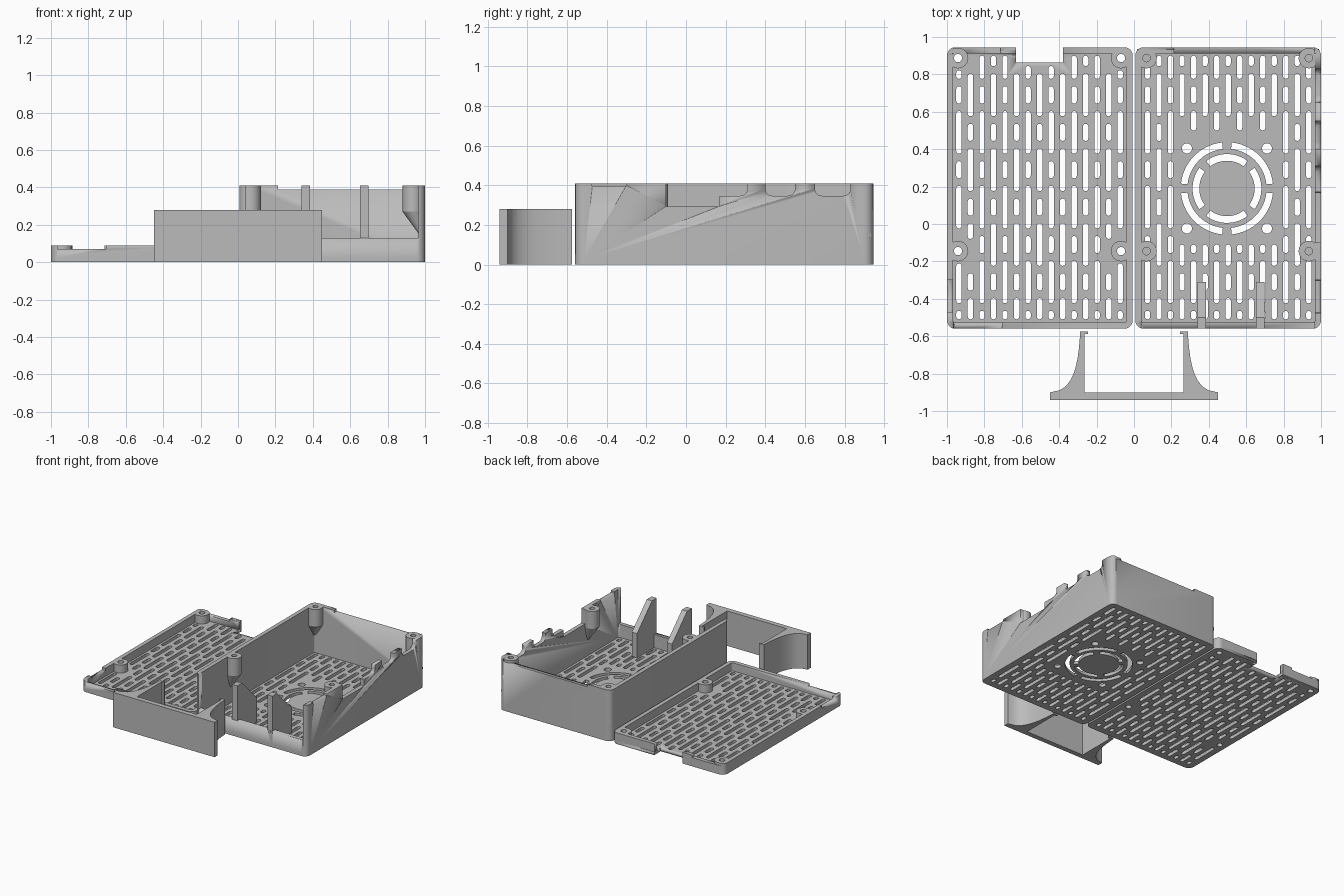
import bpy, bmesh, math
from mathutils import Matrix, Vector

if "Cube" in bpy.data.objects:
    bpy.data.objects.remove(bpy.data.objects["Cube"])

grey = bpy.data.materials.new("grey plastic")
grey.diffuse_color = (0.5, 0.5, 0.5, 1)
grey.use_nodes = True
grey.node_tree.nodes["Principled BSDF"].inputs["Base Color"].default_value = grey.diffuse_color

# Axis maps for profiles: drawn in XY, YZ or XZ and extruded along the third axis
XY = Matrix.Identity(4)
YZ = Matrix(((0, 0, 1, 0), (1, 0, 0, 0), (0, 1, 0, 0), (0, 0, 0, 1)))


def finish(name, me):
    """Weld, fix normals, link and shade a mesh."""
    bm = bmesh.new()
    bm.from_mesh(me)
    bmesh.ops.remove_doubles(bm, verts=bm.verts, dist=1e-5)
    bmesh.ops.recalc_face_normals(bm, faces=bm.faces)
    bm.to_mesh(me)
    bm.free()
    me.materials.clear()
    me.materials.append(grey)
    ob = bpy.data.objects.new(name, me)
    bpy.context.collection.objects.link(ob)
    bpy.ops.object.select_all(action='DESELECT')
    ob.select_set(True)
    bpy.context.view_layer.objects.active = ob
    bpy.ops.object.shade_smooth_by_angle(angle=math.radians(35))
    return ob


def prism(name, loops, lo, hi, axes=XY):
    """Extrude an outline (first loop) with holes (other loops)."""
    cu = bpy.data.curves.new(name, 'CURVE')
    cu.dimensions = '2D'
    cu.fill_mode = 'BOTH'
    cu.extrude = (hi - lo) / 2
    for pts in loops:
        sp = cu.splines.new('POLY')
        sp.points.add(len(pts) - 1)
        for p, (x, y) in zip(sp.points, pts):
            p.co = (x, y, 0, 1)
        sp.use_cyclic_u = True
    tmp = bpy.data.objects.new(name + "_curve", cu)
    bpy.context.collection.objects.link(tmp)
    dg = bpy.context.evaluated_depsgraph_get()
    me = bpy.data.meshes.new_from_object(tmp.evaluated_get(dg))
    bpy.data.objects.remove(tmp)
    me.transform(axes @ Matrix.Translation((0, 0, (lo + hi) / 2)))
    return finish(name, me)


def arc(cx, cy, r, a0, a1, n):
    return [(cx + r * math.cos(math.radians(a0 + (a1 - a0) * i / n)),
             cy + r * math.sin(math.radians(a0 + (a1 - a0) * i / n))) for i in range(n + 1)]


def circle(cx, cy, r, n=24):
    return arc(cx, cy, r, 0, 360, n)[:-1]


def rounded(x0, x1, y0, y1, r, n=6):
    return (arc(x1 - r, y1 - r, r, 0, 90, n) + arc(x0 + r, y1 - r, r, 90, 180, n)
            + arc(x0 + r, y0 + r, r, 180, 270, n) + arc(x1 - r, y0 + r, r, 270, 360, n))


def ring_slot(cx, cy, r0, r1, a0, a1):
    return arc(cx, cy, r1, a0, a1, 14) + arc(cx, cy, r0, a1, a0, 14)


def cut(ob, cutter):
    mod = ob.modifiers.new("cut", 'BOOLEAN')
    mod.operation = 'DIFFERENCE'
    mod.solver = 'EXACT'
    mod.object = cutter
    bpy.context.view_layer.objects.active = ob
    bpy.ops.object.modifier_apply(modifier=mod.name)
    bpy.data.objects.remove(cutter)


def cut_box(ob, x0, x1, y0, y1, z0, z1):
    cut(ob, prism("cutter", [[(x0, y0), (x1, y0), (x1, y1), (x0, y1)]], z0, z1))


def slots(x_first, keep_out):
    """Staggered long and short vent slots, trimmed around keep-out boxes."""
    out = []
    w = 0.0145
    for i in range(15):
        x = x_first + i * 0.0616
        for k in range(8):
            half = 0.114 if (i + k) % 2 == 0 else 0.046
            c = 0.89 - 0.2 * k
            a, b = max(c - half, -0.51), min(c + half, 0.9)
            for (x0, x1, y0, y1) in keep_out:
                if x0 < x < x1 and a < y1 and b > y0:
                    if b - y1 > y0 - a:
                        a = y1
                    else:
                        b = y0
            if b - a > 0.045:
                out.append(arc(x, b - w, w, 0, 180, 6) + arc(x, a + w, w, 180, 360, 6))
    return out


Y0, Y1, T, FLOOR = -0.56, 0.945, 0.033, 0.025
POST_Y = (0.887, -0.145)


def shell(x0, x1):
    outer = rounded(x0, x1, Y0, Y1, 0.045)
    inner = rounded(x0 + T, x1 - T, Y0 + T, Y1 - T, 0.012, 3)
    return outer, inner


# ---- Deep case: vented floor with a fan grille ----
outer, inner = shell(0.007, 1.0)
FX, FY = 0.497, 0.19
holes = slots(0.072, [(0.23, 0.77, -0.11, 0.5)])
for q in range(4):
    holes.append(ring_slot(FX, FY, 0.212, 0.247, q * 90 + 6, q * 90 + 84))
    holes.append(ring_slot(FX, FY, 0.148, 0.184, q * 90 - 37, q * 90 + 37))
for sx in (-1, 1):
    for sy in (-1, 1):
        holes.append(circle(FX + sx * 0.214, FY + sy * 0.214, 0.027))
prism("case_floor", [outer] + holes, 0, FLOOR)

# Case walls with open front, lowered back rim and side ports
walls = prism("case_walls", [outer, inner], FLOOR, 0.41)
cut_box(walls, 0.041, 0.966, -0.6, -0.52, 0.13, 0.6)
cut_box(walls, 0.215, 0.965, 0.9, 1.0, 0.39, 0.6)
for a, b, z, r in ((0.65, 0.83, 0.347, 0.035), (0.40, 0.55, 0.347, 0.035),
                   (0.0, 0.31, 0.347, 0.035), (-0.10, 0.17, 0.293, 0.004),
                   (-0.475, -0.30, 0.395, 0.004)):
    cut(walls, prism("port_cutter", [rounded(a, b, z, 0.6, r)], 0.94, 1.1, YZ))


def taper(name, cx, cy, tx, ty):
    """Bracket narrowing from a post down to the wall."""
    me = bpy.data.meshes.new(name)
    bm = bmesh.new()
    top = [bm.verts.new((x, y, 0.27)) for x, y in circle(cx, cy, 0.055)]
    low = [bm.verts.new((x, y, 0.14)) for x, y in circle(tx, ty, 0.008)]
    for i in range(24):
        j = (i + 1) % 24
        bm.faces.new((low[i], low[j], top[j], top[i]))
    bm.faces.new(top)
    bm.faces.new(low[::-1])
    bm.to_mesh(me)
    bm.free()
    return finish(name, me)


# Hanging screw posts
for px, wx in ((0.067, 0.024), (0.935, 0.983)):
    for py in POST_Y:
        prism("case_screw_post", [circle(px, py, 0.055), circle(px, py, 0.02)], 0.27, 0.41)
        taper("case_post_bracket", px, py, wx, 0.928 if py > 0 else py)

# Sloped support ribs behind the open front
for x in (0.34, 0.652):
    prism("support_rib", [[(-0.56, FLOOR), (-0.31, FLOOR), (-0.31, 0.22),
                           (-0.50, 0.41), (-0.56, 0.41)]], x, x + 0.046, YZ)

# ---- Shallow lid ----
outer, inner = shell(-1.0, -0.007)
boss_x = (-0.941, -0.069)
keep = [(bx - 0.07, bx + 0.07, by - 0.065, by + 0.065) for bx in boss_x for by in POST_Y]
keep.append((-0.66, -0.36, 0.845, 1.0))
holes = slots(-0.936, keep) + [circle(bx, by, 0.022) for bx in boss_x for by in POST_Y]
lid_floor = prism("lid_floor", [outer] + holes, 0, FLOOR)
lid_walls = prism("lid_walls", [outer, inner], FLOOR, 0.09)
for part in (lid_floor, lid_walls):
    cut_box(part, -0.632, -0.38, 0.863, 1.1, -0.1, 0.3)
cut_box(lid_walls, -0.966, -0.705, -0.6, -0.52, 0.07, 0.2)
cut_box(lid_walls, -0.966, -0.715, 0.9, 1.0, 0.07, 0.2)
cut_box(lid_walls, -1.1, -0.96, -0.47, -0.297, 0.07, 0.2)
for bx in boss_x:
    for by in POST_Y:
        prism("lid_screw_boss", [circle(bx, by, 0.055), circle(bx, by, 0.022)], FLOOR, 0.09)

# ---- Flared bracket: flat bar with two curved arms and small hooks ----
half = [(0.265, -0.90), (0.265, -0.588), (0.245, -0.588), (0.245, -0.575), (0.288, -0.575),
        (0.289, -0.60), (0.294, -0.66), (0.302, -0.72), (0.313, -0.77), (0.327, -0.81),
        (0.346, -0.845), (0.37, -0.872), (0.40, -0.89), (0.45, -0.90), (0.45, -0.94)]
prism("flared_bracket", [half + [(-x, y) for x, y in reversed(half)]], 0, 0.28)
